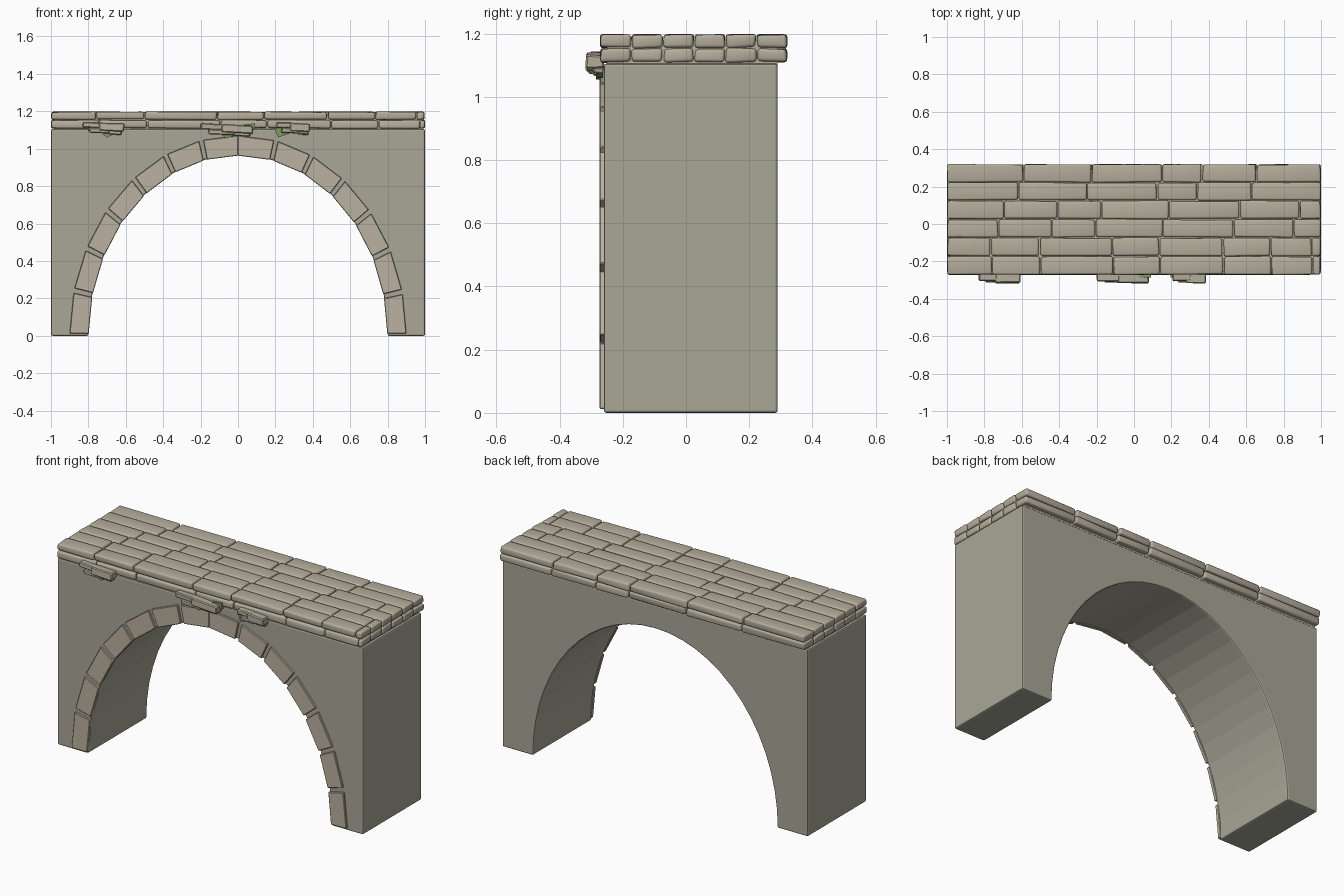
import bpy, bmesh, math, random
from mathutils import Vector, Matrix

if "Cube" in bpy.data.objects:
    bpy.data.objects.remove(bpy.data.objects["Cube"])

random.seed(4)


def mat(name, col):
    m = bpy.data.materials.new(name)
    m.diffuse_color = (*col, 1)
    m.use_nodes = True
    m.node_tree.nodes["Principled BSDF"].inputs["Base Color"].default_value = m.diffuse_color
    return m


GREY = mat("wall_stone", (0.40, 0.39, 0.31))
TAN = mat("arch_stone", (0.50, 0.44, 0.35))
DECK = mat("deck_stone", (0.46, 0.42, 0.33))
MOSS = mat("moss", (0.22, 0.32, 0.12))


def finish(bm, name, material, bevel=0, segs=1):
    bmesh.ops.recalc_face_normals(bm, faces=bm.faces)
    me = bpy.data.meshes.new(name)
    bm.to_mesh(me)
    bm.free()
    ob = bpy.data.objects.new(name, me)
    bpy.context.collection.objects.link(ob)
    me.materials.append(material)
    if bevel:
        b = ob.modifiers.new("bevel", 'BEVEL')
        b.width, b.segments, b.limit_method = bevel, segs, 'ANGLE'
    return ob


def prism(bm, pts, y0, y1):
    """Extrude an x-z outline from y0 to y1."""
    f = bm.faces.new([bm.verts.new((x, y0, z)) for x, z in pts])
    r = bmesh.ops.extrude_face_region(bm, geom=[f])
    vs = [v for v in r["geom"] if isinstance(v, bmesh.types.BMVert)]
    bmesh.ops.translate(bm, verts=vs, vec=(0, y1 - y0, 0))


def block(bm, x0, x1, y0, y1, z0, z1, jit=0.0, tilt=0.0):
    """Box with slightly uneven corners."""
    r = bmesh.ops.create_cube(bm, size=1)
    c = Vector(((x0 + x1) / 2, (y0 + y1) / 2, (z0 + z1) / 2))
    for v in r["verts"]:
        v.co = Vector((v.co.x * (x1 - x0), v.co.y * (y1 - y0), v.co.z * (z1 - z0)))
        v.co = Matrix.Rotation(tilt, 3, 'Y') @ v.co + c
        v.co += Vector([random.uniform(-jit, jit) for _ in range(3)])


def ell(a, b, deg):
    t = math.radians(deg)
    return a * math.cos(t), b * math.sin(t)


# wall with arched opening
bm = bmesh.new()
arch = [ell(0.80, 0.965, 180 * i / 28) for i in range(29)]
arch = [(x, max(z, 0.0)) for x, z in arch]
prism(bm, [(1, 0), (1, 1.105), (-1, 1.105), (-1, 0)] + arch[::-1], -0.26, 0.29)
finish(bm, "arched_wall", GREY, 0.008, 2)

# ring of arch stones on the front face, kept in pairs at the crown
bm = bmesh.new()
step = 180 / 14
for i in range(14):
    a0 = i * step + (0.5 if i not in (0, 7) else 0)
    a1 = (i + 1) * step - (0.9 if i not in (6, 13) else 0)
    inner = [ell(0.798, 0.963, a) for a in (a0, a1)]
    outer = [ell(0.90, 1.07, a) for a in (a1, a0)]
    prism(bm, [(x, max(z, 0.012)) for x, z in inner + outer], -0.273, -0.25)
finish(bm, "arch_stones", TAN, 0.003)

# deck paving: three pairs of rows, two layers deep
rows = [
    (0.125, 0.32, [-1, -.6, -.235, .14, .355, .645, 1]),
    (-0.073, 0.125, [-1, -.71, -.425, -.19, .17, .55, .87, 1]),
    (-0.272, -0.073, [-1, -.75, -.49, -.10, .15, .49, .745, .965, 1]),
]
bm = bmesh.new()
for y0, y1, joints in rows:
    ym = (y0 + y1) / 2
    for ya, yb in ((y0, ym), (ym, y1)):
        for z0, z1 in ((1.11, 1.152), (1.155, 1.197)):
            shift = random.uniform(-0.02, 0.02)
            xs = [-1] + [j + shift for j in joints[1:-1]] + [1]
            for xa, xb in zip(xs, xs[1:]):
                block(bm, xa + 0.003, xb - 0.003, ya + 0.002, yb - 0.002, z0, z1, 0.0035)
for v in bm.verts:
    v.co.x = max(-1, min(1, v.co.x))
    v.co.z = min(1.198, v.co.z)
deck = finish(bm, "deck_paving", DECK, 0.012, 3)
for p in deck.data.polygons:
    p.use_smooth = True

# core that closes the joints of the deck
bm = bmesh.new()
block(bm, -0.985, 0.985, -0.25, 0.29, 1.10, 1.18)
finish(bm, "deck_core", DECK)

# loose brick clusters hanging under the front edge
bm = bmesh.new()
for x0, x1, zc in ((-0.83, -0.61, 1.11), (-0.20, 0.08, 1.10), (0.205, 0.385, 1.108)):
    w = x1 - x0
    for a, b, dz, h, y in ((0, .55, .016, .03, -.305), (.40, 1, .006, .042, -.315),
                           (.15, .65, -.012, .026, -.312), (.62, .95, -.022, .022, -.295)):
        block(bm, x0 + a * w, x0 + b * w, y, -0.262, zc + dz - h / 2, zc + dz + h / 2,
              0.003, 0.05)
finish(bm, "hanging_bricks", DECK, 0.005)

# moss patches between the clusters and the wall
bm = bmesh.new()
for pts in ([(-.74, 1.09), (-.70, 1.06), (-.64, 1.09)],
            [(-.09, 1.075), (-.06, 1.055), (.0, 1.08)],
            [(.03, 1.13), (.09, 1.135), (.09, 1.10), (.04, 1.09)],
            [(.195, 1.11), (.215, 1.06), (.30, 1.09), (.27, 1.11)]):
    prism(bm, pts, -0.285, -0.262)
finish(bm, "moss_patches", MOSS)
